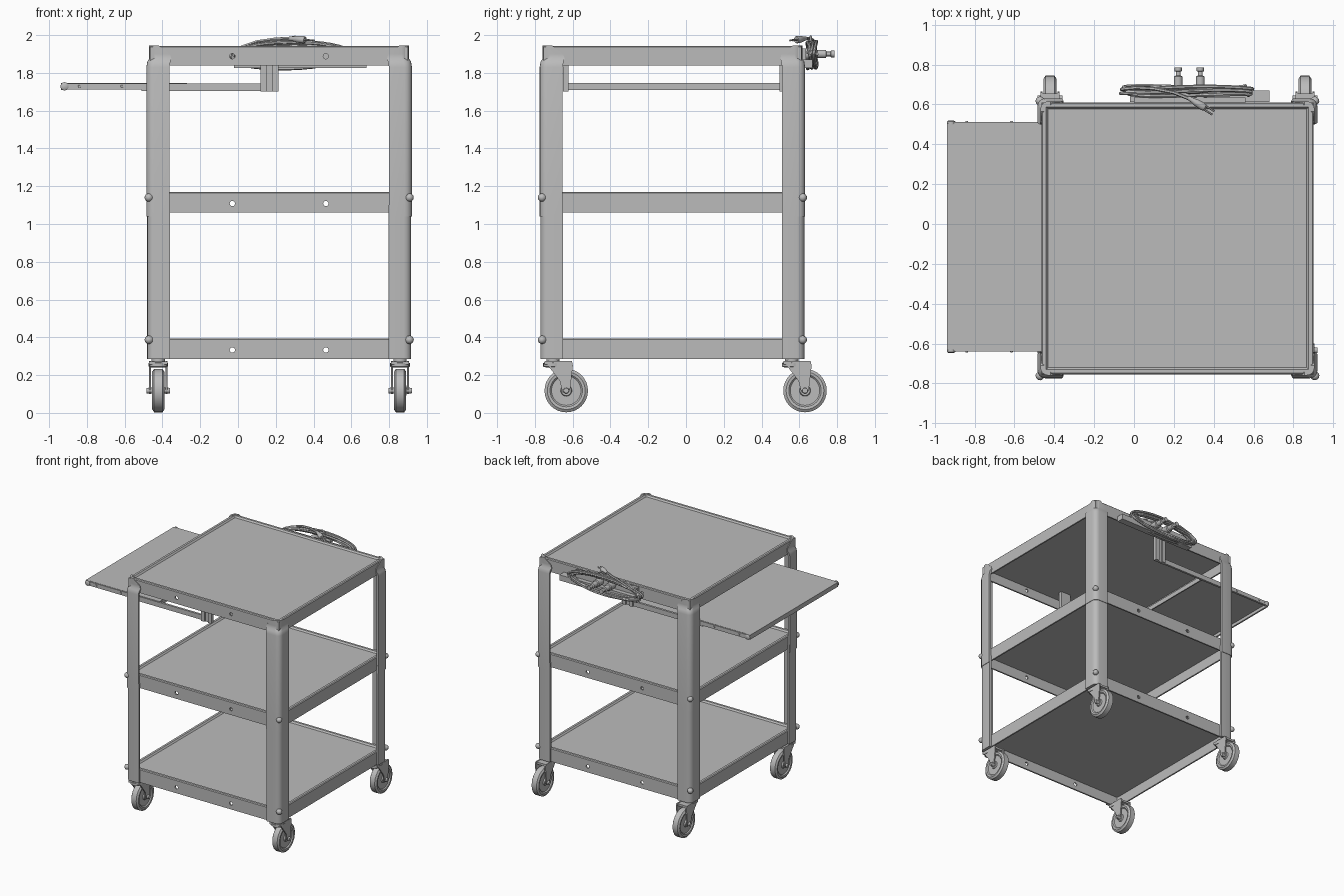
import bpy, bmesh, math
from mathutils import Vector, Matrix

if "Cube" in bpy.data.objects:
    bpy.data.objects.remove(bpy.data.objects["Cube"])

grey = bpy.data.materials.new("steel_grey")
grey.use_nodes = True
grey.diffuse_color = (0.5, 0.5, 0.5, 1)
grey.node_tree.nodes["Principled BSDF"].inputs["Base Color"].default_value = (0.5, 0.5, 0.5, 1)

CX, CY, H = 0.218, -0.072, 0.703      # cart centre and half width
CORNERS = [("left_front", 1, -1), ("right_front", -1, -1),
           ("left_back", 1, 1), ("right_back", -1, 1)]
made = []


def finish(name, bm):
    bmesh.ops.recalc_face_normals(bm, faces=bm.faces)
    me = bpy.data.meshes.new(name)
    bm.to_mesh(me)
    bm.free()
    me.materials.append(grey)
    ob = bpy.data.objects.new(name, me)
    bpy.context.collection.objects.link(ob)
    made.append(ob)
    return ob


def loft(name, rings):
    """Skin a stack of equal closed rings and cap both ends."""
    bm = bmesh.new()
    loops = [[bm.verts.new(p) for p in r] for r in rings]
    n = len(loops[0])
    for a, b in zip(loops, loops[1:]):
        for i in range(n):
            j = (i + 1) % n
            bm.faces.new((a[i], a[j], b[j], b[i]))
    bm.faces.new(loops[0])
    bm.faces.new(loops[-1])
    return finish(name, bm)


def box(name, lo, hi):
    def ring(z):
        return [(lo[0], lo[1], z), (hi[0], lo[1], z), (hi[0], hi[1], z), (lo[0], hi[1], z)]
    return loft(name, [ring(lo[2]), ring(hi[2])])


def lathe(name, origin, axis, profile, sides=20):
    """Turn (distance along axis, radius) pairs around an axis."""
    rot = Vector(axis).to_track_quat('Z', 'Y').to_matrix()
    o = Vector(origin)
    rings = [[o + rot @ Vector((r * math.cos(k * math.tau / sides),
                                r * math.sin(k * math.tau / sides), d))
              for k in range(sides)] for d, r in profile]
    return loft(name, rings)


def tube(name, points, radius):
    cu = bpy.data.curves.new(name, 'CURVE')
    cu.dimensions = '3D'
    cu.bevel_depth, cu.bevel_resolution, cu.use_fill_caps = radius, 1, True
    sp = cu.splines.new('POLY')
    sp.points.add(len(points) - 1)
    for p, co in zip(sp.points, points):
        p.co = (*co, 1)
    cu.materials.append(grey)
    ob = bpy.data.objects.new(name, cu)
    bpy.context.collection.objects.link(ob)
    made.append(ob)


# Hole cutter for front and back aprons
SHELVES = [("bottom_shelf", 0.285, 0.11), ("middle_shelf", 1.06, 0.11), ("top_shelf", 1.84, 0.103)]
bm = bmesh.new()
for _, z, h in SHELVES:
    for x in (-0.03, 0.465):
        m = Matrix.Translation((x, CY, z + 0.048)) @ Matrix.Rotation(math.pi / 2, 4, 'X')
        bmesh.ops.create_cone(bm, cap_ends=True, segments=16, radius1=0.014,
                              radius2=0.014, depth=2, matrix=m)
cutter = finish("hole_cutter", bm)
cutter.hide_render = True
cutter.hide_viewport = True
made.remove(cutter)

# Shelves: folded trays, hollow underneath, with a raised rim
for name, z, h in SHELVES:
    s = H - 0.02
    fold = [(.03, h - .025), (.012, h - .025), (.012, 0), (0, 0),
            (0, h - .006), (.006, h), (.024, h), (.034, h - .012)]
    shelf = loft(name, [[(CX + a * (s - d), CY + b * (s - d), z + zz)
                         for a, b in ((-1, -1), (1, -1), (1, 1), (-1, 1))] for d, zz in fold])
    mod = shelf.modifiers.new("holes", 'BOOLEAN')
    mod.operation, mod.solver, mod.object = 'DIFFERENCE', 'EXACT', cutter


# Legs: rounded angle sections, the upper sleeve necked in at the top
def angle_section(inset, flange, z, sx, sy, r=0.04, t=0.018):
    arc = [(r - r * math.sin(a), r - r * math.cos(a))
           for a in (k * math.pi / 8 for k in range(5))]
    outer = [(flange, 0)] + arc + [(0, flange)]
    ri = r - t
    arc_in = [(r - ri * math.sin(a), r - ri * math.cos(a))
              for a in (k * math.pi / 8 for k in range(5))]
    inner = [(flange, t)] + arc_in + [(t, flange)]
    return [(CX + sx * (H - inset - min(u, 2)), CY + sy * (H - inset - v), z)
            for u, v in outer + inner[::-1]]


LOWER = [(0.285, .004, .12), (1.1, .004, .12)]
UPPER = [(1.04, 0, .122), (1.83, 0, .122), (1.86, .005, .122), (1.875, .015, .117),
         (1.9, .015, .11), (1.946, .015, .05)]
for label, sx, sy in CORNERS:
    for part, levels in (("lower", LOWER), ("upper", UPPER)):
        loft(f"{label}_{part}_leg", [angle_section(i, f, z, sx, sy) for z, i, f in levels])
    # Bolts on the rounded corner
    for z in (0.387, 1.14):
        lathe(f"{label}_bolt", (CX + sx * (H - .018), CY + sy * (H - .018), z), (sx, sy, 0),
              [(0, .022), (.012, .022), (.022, .017), (.028, .007)], 12)

# Casters
half_wheel = [(.033, .012), (.033, .026), (.022, .03), (.022, .078),
              (.03, .086), (.032, .1), (.022, .115)]
for label, sx, sy in CORNERS:
    x, y = CX + sx * 0.64, CY + sy * 0.632
    wy, wz = y + 0.07, 0.118
    lathe(f"{label}_wheel", (x, wy, wz), (1, 0, 0),
          [(-d, r) for d, r in half_wheel] + half_wheel[::-1], 32)
    lathe(f"{label}_axle", (x, wy, wz), (1, 0, 0),
          [(-.062, .008), (-.062, .014), (-.045, .016), (.045, .016), (.062, .014), (.062, .008)], 12)
    lathe(f"{label}_swivel", (x, y, 0.24), (0, 0, 1),
          [(0, .035), (.005, .052), (.025, .052), (.027, .035), (.05, .035)], 20)
    plate = [(-.115, .275), (.03, .275), (.035, .25), (.02, .12), (0, .1), (-.02, .11), (-.035, .17)]
    for side in (-1, 1):
        loft(f"{label}_fork", [[(x + side * d, wy + a, b) for a, b in plate] for d in (.038, .048)])
    box(f"{label}_fork_crown", (x - .048, y - .045, .255), (x + .048, y + .095, .272))

# Slide-out side tray
Y0, Y1 = -0.64, 0.512
box("side_tray", (-0.93, Y0 + .008, 1.735), (-0.27, Y1 - .008, 1.747))
box("tray_outer_lip", (-0.938, Y0 + .008, 1.71), (-0.925, Y1 - .008, 1.747))
box("tray_inner_lip", (-0.28, Y0 + .015, 1.71), (-0.27, Y1 - .015, 1.747))
for y, d in ((Y0, 1), (Y1, -1)):
    a, b = sorted((y, y + d * .018))
    box("tray_rail", (-0.925, a, 1.712), (-0.5, b, 1.745))
    box("slide_rail", (-0.51, a, 1.704), (0.2, b, 1.744))
    lathe("rail_end_knob", (-0.918, y + d * .012, 1.729), (0, -d, 0),
          [(0, .022), (.014, .022), (.02, .012)], 16)
    for x in (-0.84, -0.615):
        lathe("rail_rivet", (x, y, 1.729), (0, -d, 0), [(-.002, .008), (.004, .006)], 10)
    # Hanging channel under the top shelf
    box("rail_hanger", (0.12, a, 1.702), (0.215, b, 1.925))
    a, b = sorted((y - d * .012, y))
    for x in (0.12, 0.183):
        box("hanger_flange", (x, a, 1.702), (x + .032, b, 1.925))

# Power strip with its two plugs
box("power_strip", (-0.02, 0.612, 1.826), (0.68, 0.67, 1.872))
box("strip_mount", (0.0, 0.6, 1.85), (0.56, 0.635, 1.93))
for x in (0.222, 0.333):
    lathe("cord_post", (x, 0.63, 1.9), (0, 1, 0),
          [(0, .03), (.06, .03), (.065, .022), (.11, .022), (.115, .012),
           (.135, .012), (.137, .018), (.155, .018)], 12)

# Coiled cord, one long winding
turns, steps = 7, 32
coil = []
for i in range(turns * steps + 1):
    a, f = i * math.tau / steps, i / (turns * steps)
    coil.append((0.265 + (0.31 + .022 * math.sin(1.7 * a)) * math.cos(a),
                 0.645 + .045 * f + .006 * math.sin(2.3 * a),
                 1.895 + (.062 + .011 * math.sin(0.37 * a)) * math.sin(a) + .006 * math.cos(a)))
tube("coiled_cord", coil, 0.009)
tube("cord_tail", [(0.0, .685, 1.93), (0.1, .68, 1.965), (0.2, .66, 1.98), (0.3, .62, 1.983)], 0.009)

# Cord plug resting over the shelf edge
aim = Vector((0.1, -0.06, -0.008)).normalized()
start = Vector((0.27, 0.635, 1.982))
lathe("cord_plug", start, aim, [(0, .01), (.03, .013), (.05, .018), (.09, .02), (.1, .016)], 12)
across = aim.cross(Vector((0, 0, 1))).normalized()
for s in (-1, 1):
    p = start + across * s * .01
    lathe("plug_prong", p, aim, [(.095, .005), (.15, .005)], 6)
tube("cord_tie", [(.3 + .03 * math.cos(k * .5), .66, 1.965 + .026 * math.sin(k * .5))
                  for k in range(13)], 0.007)

# Convert cords to meshes and smooth the round parts
bpy.ops.object.select_all(action='DESELECT')
for ob in made:
    ob.select_set(True)
    if ob.type == 'CURVE':
        bpy.context.view_layer.objects.active = ob
bpy.ops.object.convert(target='MESH')
bpy.ops.object.shade_smooth_by_angle(angle=math.radians(35))
